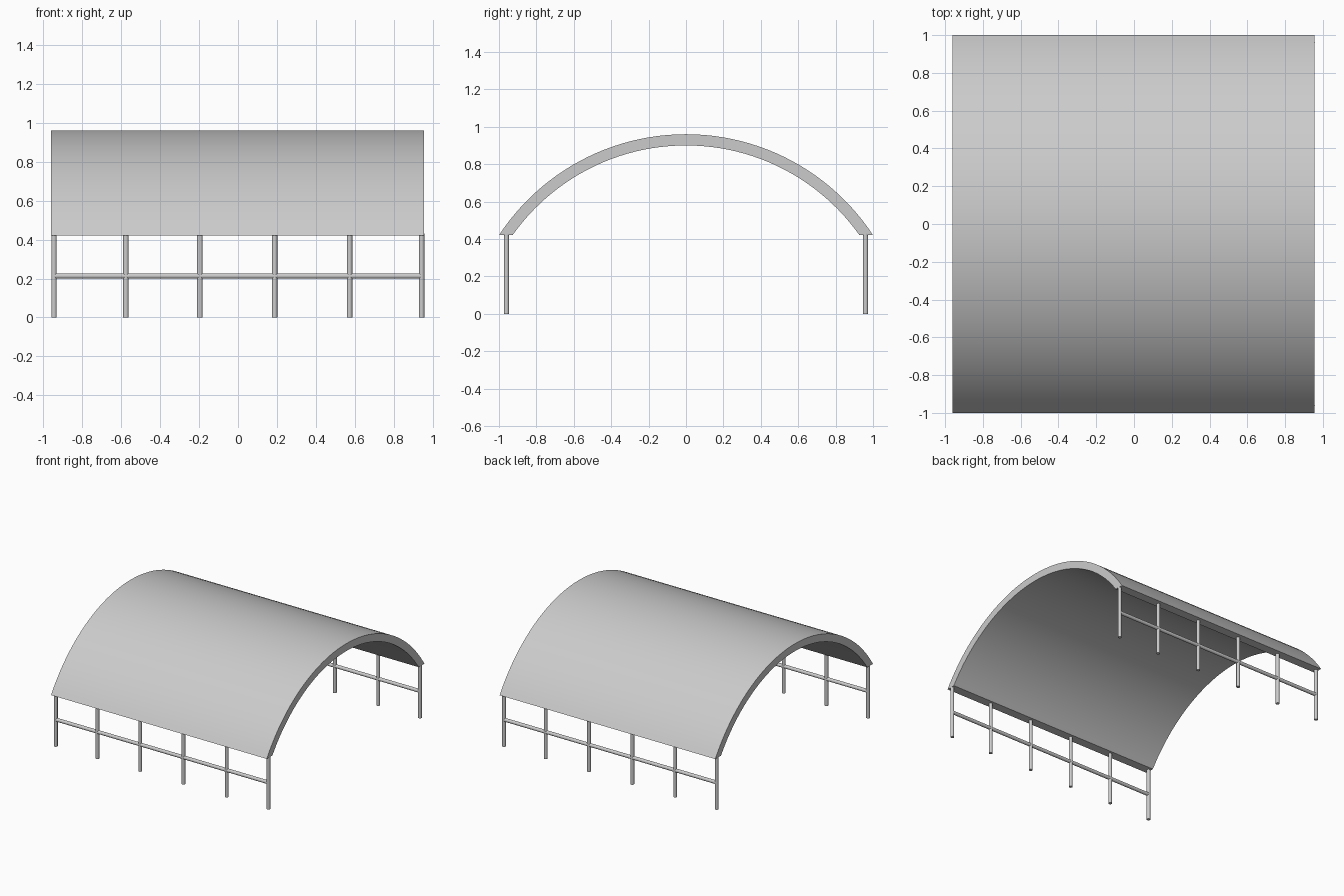
import bpy, bmesh, math

if "Cube" in bpy.data.objects:
    bpy.data.objects.remove(bpy.data.objects["Cube"])

CZ, R_OUT, R_IN = -0.236, 1.196, 1.136   # roof arc centre height and radii
EAVE, SIDE, R = 0.42, 0.96, 0.014        # eave height, post line, tube radius
POST_X = [-0.945, -0.576, -0.196, 0.188, 0.573, 0.943]


def arc(radius, steps=48):
    """Points (y, z) of a roof arc cut level at the eaves."""
    a = math.acos((EAVE - CZ) / radius)
    return [(radius * math.sin(t), CZ + radius * math.cos(t))
            for t in (-a + 2 * a * i / steps for i in range(steps + 1))]


def smooth(obj):
    bpy.ops.object.select_all(action='DESELECT')
    obj.select_set(True)
    bpy.context.view_layer.objects.active = obj
    bpy.ops.object.shade_smooth_by_angle(angle=math.radians(30))


def tube(name, length, loc, rot=(0, 0, 0)):
    bpy.ops.mesh.primitive_cylinder_add(vertices=16, radius=R, depth=length,
                                        location=loc, rotation=rot)
    obj = bpy.context.object
    obj.name = name
    smooth(obj)


# Curved roof shell: arch cross-section extruded along x
bm = bmesh.new()
x0, x1 = -0.96, 0.955
outer, inner = arc(R_OUT), arc(R_IN)
rings = [[[bm.verts.new((x, y, z)) for y, z in prof] for prof in (outer, inner)]
         for x in (x0, x1)]
(o0, i0), (o1, i1) = rings
for k in range(len(outer) - 1):
    for a, b in ((o0, o1), (o1, i1), (i1, i0), (i0, o0)):
        bm.faces.new((a[k], b[k], b[k + 1], a[k + 1]))
for k in (0, -1):
    bm.faces.new((o0[k], o1[k], i1[k], i0[k]))
bmesh.ops.recalc_face_normals(bm, faces=bm.faces)
mesh = bpy.data.meshes.new("arched_roof")
bm.to_mesh(mesh)
bm.free()
roof = bpy.data.objects.new("arched_roof", mesh)
bpy.context.collection.objects.link(roof)
smooth(roof)

# Posts and a horizontal rail on each long side
for side, y in (("front", -SIDE), ("back", SIDE)):
    for n, x in enumerate(POST_X, 1):
        tube(f"{side}_post_{n}", 0.43, (x, y, 0.215))
    length = POST_X[-1] - POST_X[0]
    tube(f"{side}_rail", length, ((POST_X[0] + POST_X[-1]) / 2, y, 0.213),
         (0, math.pi / 2, 0))
